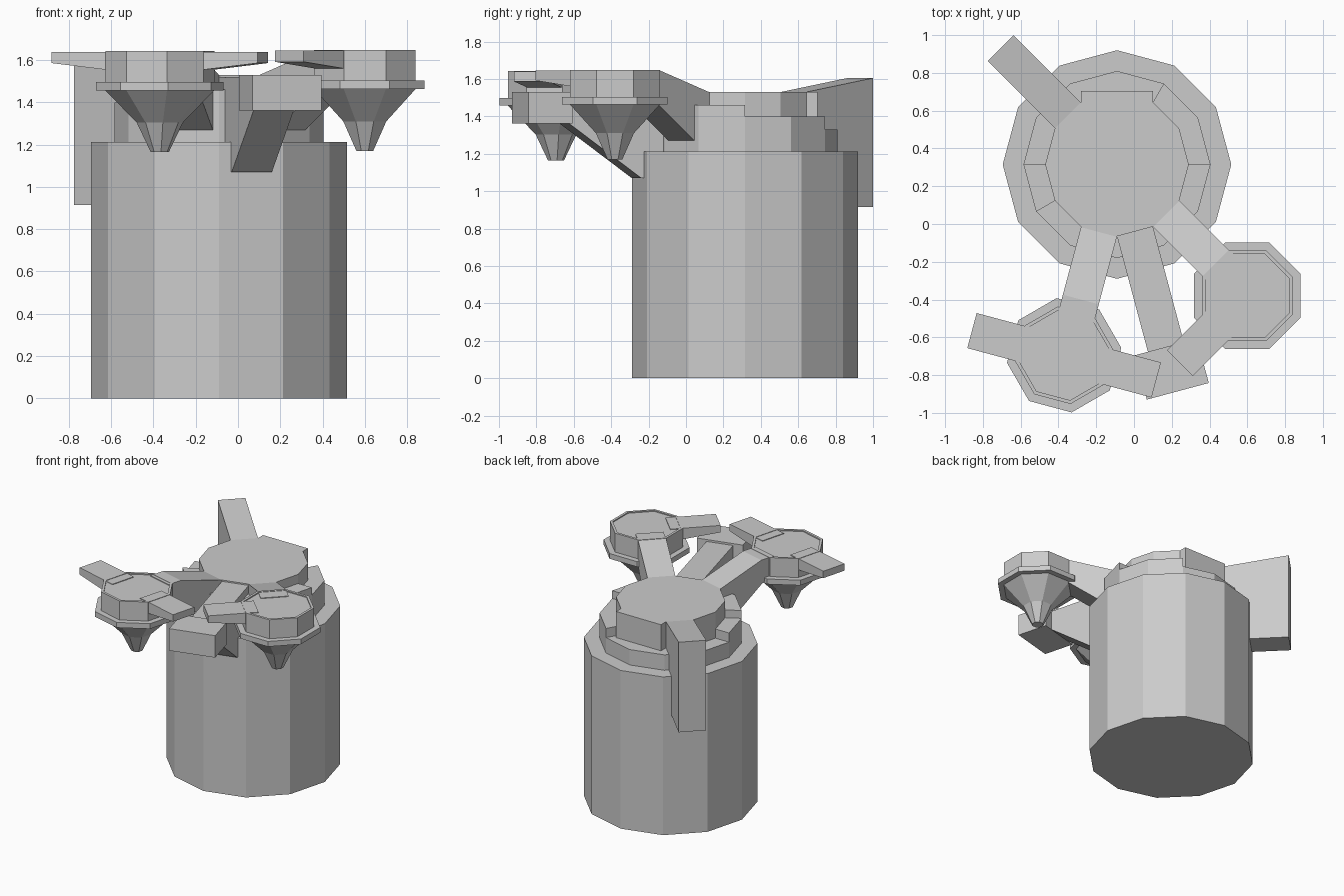
import bpy, bmesh
from math import sin, cos, radians, pi

if "Cube" in bpy.data.objects:
    bpy.data.objects.remove(bpy.data.objects["Cube"])

HUB = (-0.09, 0.315)


def finish(name, bm):
    bmesh.ops.remove_doubles(bm, verts=bm.verts, dist=1e-5)
    bmesh.ops.recalc_face_normals(bm, faces=bm.faces)
    me = bpy.data.meshes.new(name)
    bm.to_mesh(me)
    bm.free()
    ob = bpy.data.objects.new(name, me)
    bpy.context.collection.objects.link(ob)
    return ob


def lathe(name, centre, profile, sides, turn=0):
    """Stack of regular polygons given as (radius, z), capped at both ends."""
    bm = bmesh.new()
    rings = []
    for r, z in profile:
        rings.append([bm.verts.new((centre[0] + r * cos(radians(turn) + 2 * pi * i / sides),
                                    centre[1] + r * sin(radians(turn) + 2 * pi * i / sides), z))
                      for i in range(sides)])
    for a, b in zip(rings, rings[1:]):
        for i in range(sides):
            j = (i + 1) % sides
            bm.faces.new((a[i], a[j], b[j], b[i]))
    bm.faces.new(rings[0][::-1])
    bm.faces.new(rings[-1])
    return finish(name, bm)


def prism(name, bottom, z0, z1):
    """Flat outline raised from z0 to z1."""
    bm = bmesh.new()
    lo = [bm.verts.new((x, y, z0)) for x, y in bottom]
    hi = [bm.verts.new((x, y, z1)) for x, y in bottom]
    bm.faces.new(lo[::-1])
    bm.faces.new(hi)
    for i in range(len(lo)):
        j = (i + 1) % len(lo)
        bm.faces.new((lo[i], lo[j], hi[j], hi[i]))
    return finish(name, bm)


def radial_arm(name, centre, angle, profile, width):
    """Side profile of (distance, z) points, given a width and turned to an angle."""
    c, s = cos(radians(angle)), sin(radians(angle))
    bm = bmesh.new()
    sides = [[bm.verts.new((centre[0] + r * c - w * s, centre[1] + r * s + w * c, z))
              for r, z in profile] for w in (-width / 2, width / 2)]
    a, b = sides
    bm.faces.new(a)
    bm.faces.new(b[::-1])
    for i in range(len(a)):
        j = (i + 1) % len(a)
        bm.faces.new((a[j], a[i], b[i], b[j]))
    return finish(name, bm)


# main drum and raised cap
lathe("drum", HUB, [(0.605, 0), (0.605, 1.212)], 12)
lathe("cap", HUB, [(0.38, 1.2), (0.38, 1.53)], 12)
prism("cap_back_block", [(-0.28, 0.5), (0.10, 0.5), (0.10, 0.703), (-0.28, 0.703)], 1.2, 1.53)

# stepped collar around the cap
for k, (a0, a1, top) in enumerate([(0, 60, 1.40), (60, 180, 1.33),
                                   (180, 210, 1.40), (210, 360, 1.46)]):
    angles = range(a0, a1 + 1, 30)
    outline = [(HUB[0] + r * cos(radians(a)), HUB[1] + r * sin(radians(a)))
               for r, seq in ((0.495, angles), (0.37, reversed(angles))) for a in seq]
    prism(f"collar_step_{k + 1}", outline, 1.2, top)

# rear grip
radial_arm("rear_grip", HUB, 135, [(0.3, 0.915), (0.872, 0.915), (0.872, 1.605),
                                   (0.367, 1.53), (0.3, 1.53)], 0.194)

# two nozzle heads with their supports and side handles
heads = [("left", (-0.37, -0.695), 7.5, 255, (165, -15), -0.006),
         ("right", (0.60, -0.38), 22.5, 315, (225,), 0.0)]
for side, centre, turn, heading, handles, dz in heads:
    profile = [(0.043, 1.17), (0.11, 1.31), (0.26, 1.463), (0.305, 1.463), (0.305, 1.503),
               (0.26, 1.503), (0.26, 1.648), (0.24, 1.648), (0.24, 1.640)]
    lathe(side + "_nozzle_head", centre, [(r, z + dz) for r, z in profile], 8, turn)
    radial_arm(side + "_support_arm", HUB, heading,
               [(0.3, 1.27), (0.48, 1.27), (0.75, 1.46), (0.85, 1.51),
                (0.85, 1.645 + dz), (0.74, 1.645 + dz), (0.37, 1.53), (0.3, 1.53)], 0.197)
    for i, a in enumerate(handles):
        radial_arm(f"{side}_side_handle_{i + 1}", centre, a,
                   [(0.15, 1.55 + dz), (0.505, 1.592 + dz), (0.505, 1.645 + dz),
                    (0.15, 1.645 + dz)], 0.192)

# front strut and end block
radial_arm("front_strut", HUB, 285, [(0.3, 1.07), (0.60, 1.07), (1.0, 1.362), (1.05, 1.362),
                                     (1.05, 1.515), (0.3, 1.52)], 0.197)
radial_arm("front_block", HUB, 285, [(1.0, 1.362), (1.243, 1.362),
                                     (1.243, 1.53), (1.0, 1.53)], 0.34)
